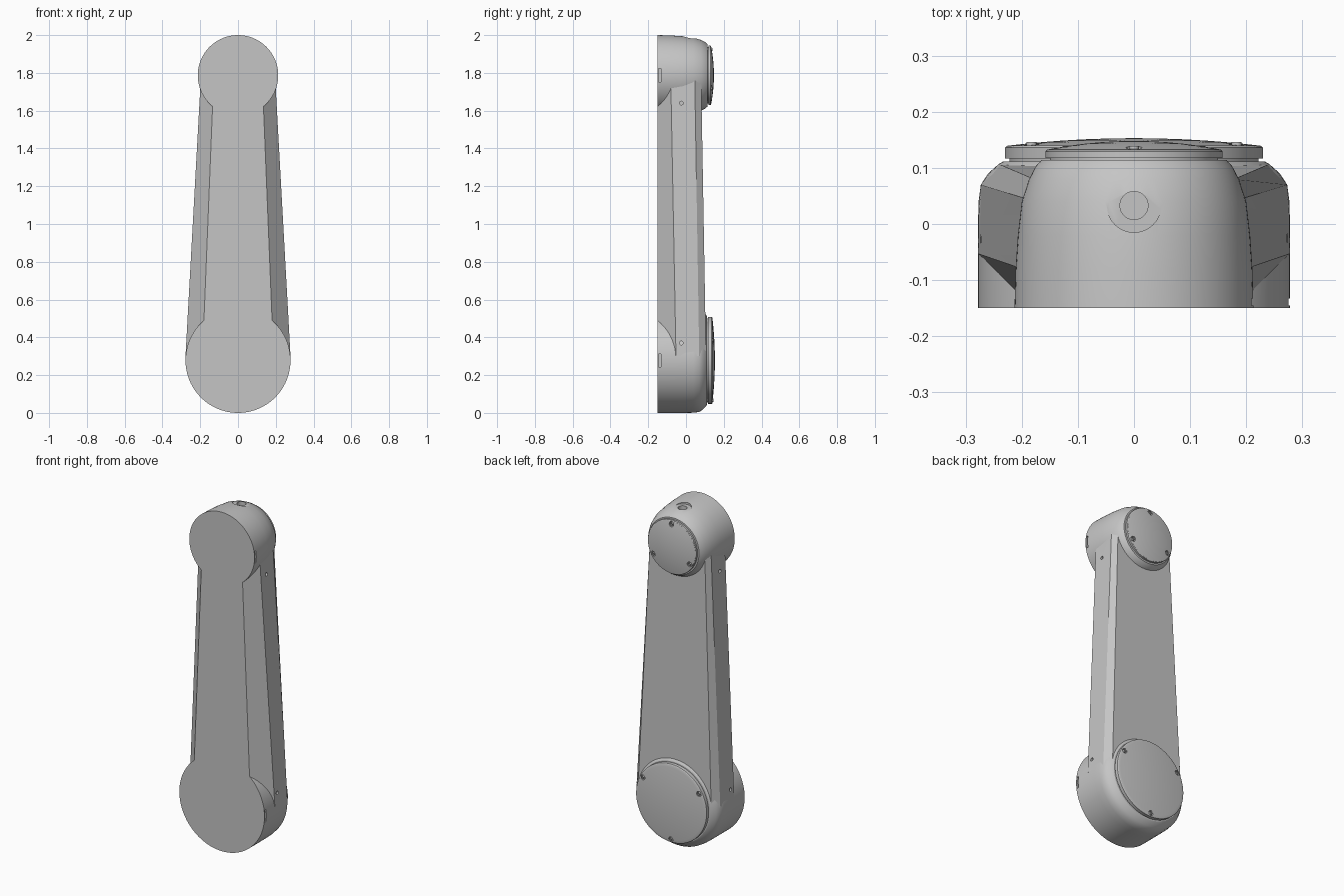
import bpy, bmesh, math
from mathutils import Matrix, Vector

cube = bpy.data.objects.get("Cube")
if cube:
    bpy.data.objects.remove(cube, do_unlink=True)

grey = bpy.data.materials.new("satin grey")
grey.use_nodes = True
grey.diffuse_color = (0.56, 0.56, 0.56, 1)
grey.node_tree.nodes["Principled BSDF"].inputs["Base Color"].default_value = grey.diffuse_color

FRONT = -0.15
BIG_Z, SMALL_Z = 0.278, 1.787


def finish(bm, name):
    bmesh.ops.remove_doubles(bm, verts=bm.verts, dist=1e-5)
    bmesh.ops.recalc_face_normals(bm, faces=bm.faces)
    mesh = bpy.data.meshes.new(name)
    bm.to_mesh(mesh)
    bm.free()
    mesh.materials.append(grey)
    obj = bpy.data.objects.new(name, mesh)
    bpy.context.collection.objects.link(obj)
    return obj


def lathe(name, z, profile, steps=96):
    """Spin (radius, y) points around a y-parallel axis at height z."""
    bm = bmesh.new()
    verts = [bm.verts.new((r, y, z)) for r, y in profile]
    edges = [bm.edges.new(pair) for pair in zip(verts, verts[1:])]
    bmesh.ops.spin(bm, geom=verts + edges, cent=(0, 0, z), axis=(0, 1, 0),
                   angle=math.tau, steps=steps, use_merge=True)
    return finish(bm, name)


def rod(name, start, end, radius, sides=32):
    start, end = Vector(start), Vector(end)
    axis = end - start
    place = Matrix.Translation((start + end) / 2) @ axis.to_track_quat('Z', 'Y').to_matrix().to_4x4()
    bm = bmesh.new()
    bmesh.ops.create_cone(bm, cap_ends=True, segments=sides, radius1=radius,
                          radius2=radius, depth=axis.length, matrix=place)
    return finish(bm, name)


def block(name, centre, size):
    bm = bmesh.new()
    bmesh.ops.create_cube(bm, size=1, matrix=Matrix.Translation(centre) @ Matrix.Diagonal((*size, 1)))
    return finish(bm, name)


def cut(target, cutter):
    mod = target.modifiers.new("cut", 'BOOLEAN')
    mod.operation, mod.solver, mod.object = 'DIFFERENCE', 'EXACT', cutter
    bpy.context.view_layer.objects.active = target
    bpy.ops.object.modifier_apply(modifier=mod.name)
    bpy.data.objects.remove(cutter, do_unlink=True)


def smooth(obj):
    bpy.ops.object.select_all(action='DESELECT')
    obj.select_set(True)
    bpy.context.view_layer.objects.active = obj
    bpy.ops.object.shade_smooth_by_angle(angle=math.radians(28))


# Joint housings: flat at the front, rounded over toward the back
lower_joint = lathe("lower_joint", BIG_Z, [
    (0, FRONT), (0.278, FRONT), (0.278, 0), (0.277, 0.04), (0.273, 0.07),
    (0.26, 0.09), (0.241, 0.107), (0.234, 0.111), (0, 0.111)])
upper_joint = lathe("upper_joint", SMALL_Z, [
    (0, FRONT), (0.213, FRONT), (0.211, -0.08), (0.207, -0.02), (0.2, 0.04),
    (0.187, 0.08), (0.175, 0.103), (0.165, 0.114), (0, 0.114)])

# Stepped port in the crown of the upper joint
cut(upper_joint, rod("port_recess", (0, 0.033, 1.982), (0, 0.033, 2.1), 0.048, 48))
cut(upper_joint, rod("port_hole", (0, 0.033, 1.955), (0, 0.033, 2.1), 0.025, 48))

# Small slots beside the front rims, on one side only
for joint, z, r in ((lower_joint, BIG_Z, 0.278), (upper_joint, SMALL_Z, 0.213)):
    cut(joint, block("slot", (r, -0.139, z), (0.024, 0.012, 0.07)))

# Tapered beam: half sections mirrored in x, joined from bottom to top
sections = (
    (0.3, [(0.188, FRONT), (0.278, -0.053), (0.273, 0.07), (0.239, 0.106)]),
    (SMALL_Z, [(0.128, FRONT), (0.196, -0.081), (0.195, 0.046), (0.178, 0.08)]),
)
bm = bmesh.new()
rings = []
for z, half in sections:
    outline = half + [(-x, y) for x, y in reversed(half)]
    rings.append([bm.verts.new((x, y, z)) for x, y in outline])
    bm.faces.new(rings[-1])
count = len(rings[0])
for i in range(count):
    j = (i + 1) % count
    bm.faces.new((rings[0][i], rings[0][j], rings[1][j], rings[1][i]))
beam = finish(bm, "beam")

# Pin holes through the beam's side faces
for side in (-1, 1):
    for z, x in ((0.37, 0.272), (1.64, 0.204)):
        cut(beam, rod("pin_hole", (side * (x - 0.012), -0.025, z), (side * 0.32, -0.025, z), 0.01, 24))


def cover(name, z, radius, base, edge, peak, screw_r, first_angle):
    """Domed back cover over a thin groove, held by three recessed screws."""
    dome = [(radius * math.cos(t), edge + (peak - edge) * (1 - math.cos(t) ** 2))
            for t in (i * math.pi / 16 for i in range(1, 8))]
    cap = lathe(name, z, [(0, base - 0.008), (radius - 0.008, base - 0.008),
                          (radius - 0.008, base), (radius, base), (radius, edge - 0.003),
                          (radius - 0.003, edge)] + dome + [(0, peak)])
    head = edge + 0.007
    for k in range(3):
        a = first_angle + k * math.tau / 3
        x, sz = screw_r * math.cos(a), z + screw_r * math.sin(a)
        cut(cap, rod("screw_recess", (x, edge - 0.01, sz), (x, 0.2, sz), 0.0145, 24))
        screw = rod(f"{name}_screw_{k + 1}", (x, base, sz), (x, head, sz), 0.009, 24)
        cut(screw, rod("socket", (x, head - 0.006, sz), (x, 0.2, sz), 0.005, 6))
        smooth(screw)
    return cap


lower_cover = cover("lower_cover", BIG_Z, 0.23, 0.117, 0.139, 0.153, 0.211, -math.pi / 2)
upper_cover = cover("upper_cover", SMALL_Z, 0.158, 0.118, 0.132, 0.148, 0.137, math.pi / 2)

for part in (lower_joint, upper_joint, beam, lower_cover, upper_cover):
    smooth(part)
